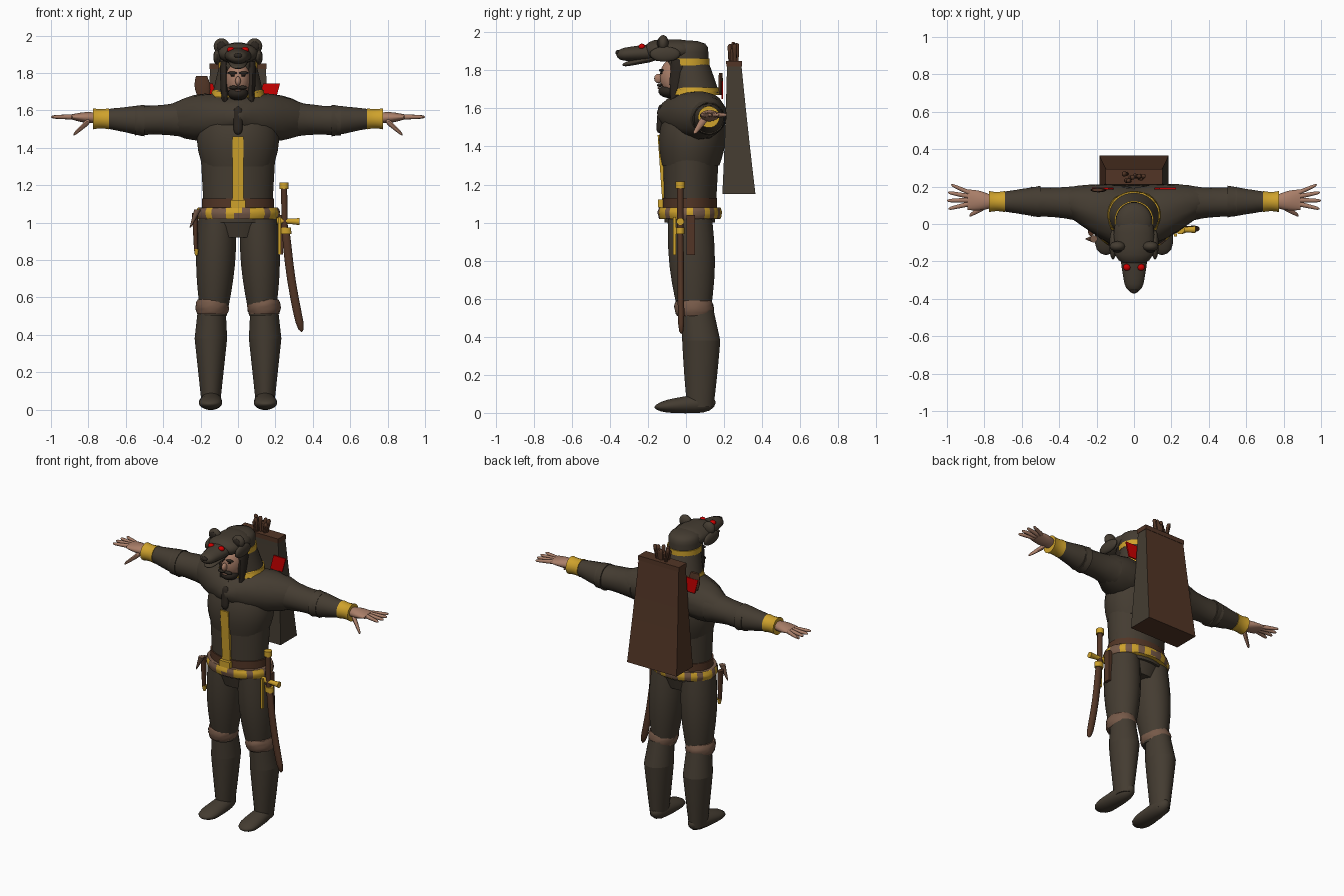
import bpy, bmesh, math, random

random.seed(4)
cube = bpy.data.objects.get("Cube")
if cube:
    bpy.data.objects.remove(cube, do_unlink=True)


def material(name, red, green, blue):
    mat = bpy.data.materials.new(name)
    mat.use_nodes = True
    mat.diffuse_color = (red, green, blue, 1)
    shader = mat.node_tree.nodes["Principled BSDF"]
    shader.inputs["Base Color"].default_value = mat.diffuse_color
    shader.inputs["Roughness"].default_value = .9
    return mat


FUR = material("dark fur", .058, .045, .031)
GOLD = material("gold", .62, .36, .025)
LEATHER = material("brown leather", .085, .036, .019)
SKIN = material("skin", .4, .21, .14)
TAN = material("tan fur", .18, .1, .065)
RED = material("red", .6, 0, 0)
HAIR = material("dark hair", .025, .019, .014)


def finish(name, bm, mats):
    """Turn a bmesh into a named, smoothly shaded object."""
    mesh = bpy.data.meshes.new(name)
    bm.to_mesh(mesh)
    bm.free()
    obj = bpy.data.objects.new(name, mesh)
    bpy.context.collection.objects.link(obj)
    for mat in mats:
        mesh.materials.append(mat)
    bpy.ops.object.select_all(action="DESELECT")
    obj.select_set(True)
    bpy.context.view_layer.objects.active = obj
    bpy.ops.object.shade_smooth_by_angle(angle=math.radians(45))


def between(value, t):
    """Blend a (first, last) pair; a single number stays constant."""
    if isinstance(value, tuple):
        return value[0] + (value[1] - value[0]) * t
    return value


def tube(name, mats, axis, start, end, size, flat=1, bulge=0, bend=0, blunt=0, sides=20, rough=0, rule=None):
    """Solid from start to end: size is the half width, flat the depth ratio, blunt rounds the ends."""
    bm = bmesh.new()
    steps = 10
    corner = math.sqrt(2) if sides == 4 else 1
    loops = []
    for step in range(steps + 1):
        t = (1 - math.cos(math.pi * step / steps)) / 2
        swell = math.sin(math.pi * t)
        x, y, z = (between(pair, t) for pair in zip(start, end))
        x += bend * swell
        radius = (between(size, t) + bulge * swell) * corner
        if blunt:
            radius *= max(.1, math.sqrt(1 - abs(2 * t - 1) ** blunt))
        loop = []
        for side in range(sides):
            angle = math.tau * (side + .5) / sides
            scale = radius * (1 + random.uniform(-rough, rough))
            u, v = scale * math.cos(angle), scale * math.sin(angle) * between(flat, t)
            place = {"x": (x, y + u, z + v), "y": (x + u, y, z + v), "z": (x + u, y + v, z)}
            loop.append(bm.verts.new(place[axis]))
        loops.append(loop)
    for low, high in zip(loops, loops[1:]):
        for side in range(sides):
            after = (side + 1) % sides
            bm.faces.new((low[side], low[after], high[after], high[side]))
    bm.faces.new(loops[0])
    bm.faces.new(loops[-1])
    bmesh.ops.recalc_face_normals(bm, faces=bm.faces)
    if rule:
        for face in bm.faces:
            face.material_index = rule(face.calc_center_median(), face.normal)
    finish(name, bm, mats if isinstance(mats, list) else [mats])


def ball(name, mat, centre, radii):
    bm = bmesh.new()
    bmesh.ops.create_uvsphere(bm, u_segments=20, v_segments=12, radius=1)
    for vert in bm.verts:
        vert.co = [c + r * co for c, r, co in zip(centre, radii, vert.co)]
    finish(name, bm, [mat])


def mirrored(point):
    return (-point[0], *point[1:])


def tube_pair(name, mat, axis, start, end, **shape):
    tube("left_" + name, mat, axis, start, end, **shape)
    tube("right_" + name, mat, axis, mirrored(start), mirrored(end), **shape)


def ball_pair(name, mat, centre, radii):
    ball("left_" + name, mat, centre, radii)
    ball("right_" + name, mat, mirrored(centre), radii)


def belt_check(centre, normal):
    return int((math.atan2(centre.y, centre.x) + math.pi) / math.tau * 32) % 2


def case_side(centre, normal):
    return int(normal.x > .7 or normal.y < -.7)


# Torso and waist
tube("hips", FUR, "z", start=(0, .02, .92), end=(0, .02, 1.06), size=(.14, .2), flat=.68)
tube("abdomen", FUR, "z", start=(0, .02, 1), end=(0, .025, 1.35), size=(.18, .2), flat=.74, sides=28)
tube("chest", FUR, "z", start=(0, .025, 1.3), end=(0, .05, 1.7), size=(.19, .1), bulge=.07, flat=.8, sides=28)
tube("waist_sash", LEATHER, "z", start=(0, .02, 1.07), end=(0, .02, 1.13), size=.195, flat=.74, sides=28)
tube("belt", [GOLD, TAN], "z", start=(0, .02, 1.02), end=(0, .02, 1.08), size=.215, bulge=.01,
     flat=.75, sides=32, rough=.01, rule=belt_check)
tube("front_trim", GOLD, "z", start=(0, -.115, 1.1), end=(0, -.14, 1.46), size=.03, flat=.3, sides=4)
tube("trim_buckle", GOLD, "z", start=(0, -.13, 1.08), end=(0, -.13, 1.12), size=.04, flat=.4, sides=4)

# Fur mantle over the shoulders
tube_pair("fur_mantle", FUR, "x", start=(0, .02, 1.57), end=(.36, .12, 1.555), size=(.17, .07),
          flat=(.64, 1.1), bulge=.025, sides=28, rough=.03)
tube("mantle_tie", HAIR, "z", start=(0, -.14, 1.47), end=(0, -.13, 1.62), size=.025, flat=.7, blunt=6)

# Legs, knee fur and boots
tube_pair("thigh", FUR, "z", start=(.13, .045, .5), end=(.11, .02, 1.05), size=(.07, .1), bulge=.02, flat=1.15)
tube_pair("knee_fur", TAN, "z", start=(.138, .045, .51), end=(.138, .04, .59), size=.08, bulge=.01,
          flat=1.15, sides=24, rough=.03)
tube_pair("calf", FUR, "z", start=(.145, .08, .38), end=(.14, .06, .54), size=(.088, .075), flat=1.15)
tube_pair("boot_shaft", FUR, "z", start=(.145, .075, .03), end=(.145, .08, .38), size=(.05, .088), flat=(1.4, 1.15))
tube_pair("boot_foot", FUR, "y", start=(.15, -.165, .03), end=(.14, .155, .055), size=(.07, .05), flat=(.4, 1.1), blunt=4)

# Arms, cuffs and hands
tube_pair("upper_sleeve", FUR, "x", start=(.27, .11, 1.555), end=(.55, .12, 1.545), size=(.1, .08), bulge=-.01, rough=.02)
tube_pair("lower_sleeve", FUR, "x", start=(.5, .12, 1.545), end=(.7, .12, 1.555), size=(.085, .052), rough=.015)
tube_pair("cuff", GOLD, "x", start=(.69, .12, 1.555), end=(.775, .12, 1.555), size=.057, bulge=-.005)
tube_pair("palm", SKIN, "x", start=(.76, .12, 1.56), end=(.89, .13, 1.565), size=(.034, .055), flat=(.8, .25), bulge=.008)
tube_pair("thumb", SKIN, "x", start=(.79, .1, 1.55), end=(.88, .045, 1.47), size=(.022, .01), blunt=8, sides=10)
for finger in range(4):
    angle = math.radians(32 - 17 * finger)
    across, along = math.sin(angle), math.cos(angle)
    tube_pair(f"finger_{finger + 1}", SKIN, "x", start=(.85 + .02 * along, .13 + .06 * across, 1.565),
              end=(.85 + .15 * along, .13 + .15 * across, 1.565), size=(.015, .009), blunt=8, sides=10)

# Head and face
ball("face", SKIN, centre=(0, -.05, 1.765), radii=(.068, .088, .105))
ball("nose", SKIN, centre=(0, -.145, 1.757), radii=(.015, .022, .025))
ball("beard", HAIR, centre=(0, -.085, 1.69), radii=(.055, .06, .036))
ball("mouth", SKIN, centre=(0, -.143, 1.707), radii=(.018, .006, .005))
ball_pair("brow", HAIR, centre=(.03, -.13, 1.8), radii=(.026, .012, .008))
ball_pair("eye", HAIR, centre=(.028, -.13, 1.785), radii=(.011, .007, .005))
ball_pair("moustache", HAIR, centre=(.024, -.138, 1.722), radii=(.028, .014, .01))
tube_pair("side_hair", HAIR, "z", start=(.07, -.055, 1.64), end=(.07, -.03, 1.86), size=(.015, .025),
          bulge=.005, flat=1.8, sides=12, rough=.08)

# Hood with gold bands
tube("hood_drape", FUR, "z", start=(0, .05, 1.68), end=(0, .02, 1.84), size=(.14, .1), flat=(.9, 1), sides=28)
tube("hood_crown", FUR, "z", start=(0, .01, 1.78), end=(0, .01, 1.957), size=.1, flat=1.08, blunt=6, sides=28)
tube("hood_band", GOLD, "z", start=(0, .015, 1.826), end=(0, .015, 1.862), size=.105, flat=1.04, sides=28)
tube("hood_hem", GOLD, "z", start=(0, .045, 1.67), end=(0, .05, 1.71), size=(.146, .137), flat=.9, sides=28, rough=.02)

# Bear head on the hood
tube("bear_skull", FUR, "y", start=(0, -.22, 1.905), end=(0, .05, 1.905), size=.11, flat=.53, blunt=4)
tube("bear_snout", FUR, "y", start=(0, -.365, 1.882), end=(0, -.15, 1.895), size=(.045, .08), flat=(.7, .6), blunt=6)
tube("bear_jaw", FUR, "y", start=(0, -.335, 1.828), end=(0, -.15, 1.87), size=(.035, .06), flat=.35, blunt=6)
ball("bear_nose", HAIR, centre=(0, -.358, 1.893), radii=(.022, .013, .014))
ball_pair("bear_ear", FUR, centre=(.088, -.12, 1.943), radii=(.042, .028, .042))
ball_pair("bear_inner_ear", HAIR, centre=(.088, -.142, 1.943), radii=(.025, .01, .025))
ball_pair("bear_eye", RED, centre=(.038, -.232, 1.924), radii=(.02, .018, .016))
ball_pair("bear_cheek", FUR, centre=(.112, -.11, 1.885), radii=(.02, .08, .04))

# Tapered case on the back, with arrow shafts standing in it
tube("back_case", [LEATHER, FUR], "z", start=(0, .278, 1.15), end=(0, .253, 1.84), size=(.185, .148),
     flat=(.47, .25), sides=4, rule=case_side)
tube("case_rim", LEATHER, "z", start=(0, .253, 1.82), end=(0, .252, 1.85), size=.152, flat=.27, sides=4)
for arrow in range(10):
    x, y = .012 * arrow - .055, .25 + random.uniform(-.02, .02)
    top = random.uniform(1.91, 1.95)
    tube(f"arrow_shaft_{arrow + 1}", LEATHER, "z", start=(x / 2, y, 1.8), end=(x, y, top),
         size=(.006, .015), blunt=10, sides=8)
tube_pair("red_cloth", RED, "z", start=(.155, .19, 1.65), end=(.18, .19, 1.745), size=.045, flat=.1, sides=4)
tube("spare_pouch", LEATHER, "z", start=(-.185, .182, 1.67), end=(-.195, .182, 1.785), size=.03, bulge=.012, flat=.3)

# Curved sword and sheath on the left hip
tube("sword_grip", LEATHER, "z", start=(.25, -.03, .96), end=(.246, -.03, 1.2), size=.017, sides=12)
tube("sword_pommel", GOLD, "z", start=(.246, -.03, 1.18), end=(.246, -.03, 1.215), size=.025, sides=12)
tube("sword_guard", GOLD, "x", start=(.205, -.03, 1.01), end=(.33, -.03, 1.005), size=.02, bulge=-.005, sides=12)
tube("scabbard", LEATHER, "z", start=(.34, -.025, .415), end=(.254, -.03, .98), size=.023, flat=.75, bend=-.012, blunt=10)
tube("scabbard_collar", GOLD, "z", start=(.256, -.03, .94), end=(.254, -.03, .975), size=.03, flat=.75)
tube("hanging_strap", GOLD, "z", start=(.222, -.06, .83), end=(.222, -.06, 1.03), size=.008, sides=4)
tube("hip_sheath", LEATHER, "z", start=(.228, .025, .83), end=(.228, .025, 1.04), size=.012, flat=1.8, sides=4)

# Dagger and horn on the right hip
tube("dagger_sheath", LEATHER, "z", start=(-.225, -.04, .85), end=(-.23, -.04, 1.05), size=(.01, .016), flat=1.5)
tube("dagger_tip", GOLD, "z", start=(-.222, -.04, .825), end=(-.222, -.04, .86), size=(.008, .014), flat=1.3)
tube("belt_horn", TAN, "z", start=(-.255, -.08, .975), end=(-.215, -.08, 1.07), size=(.004, .02), sides=10)
